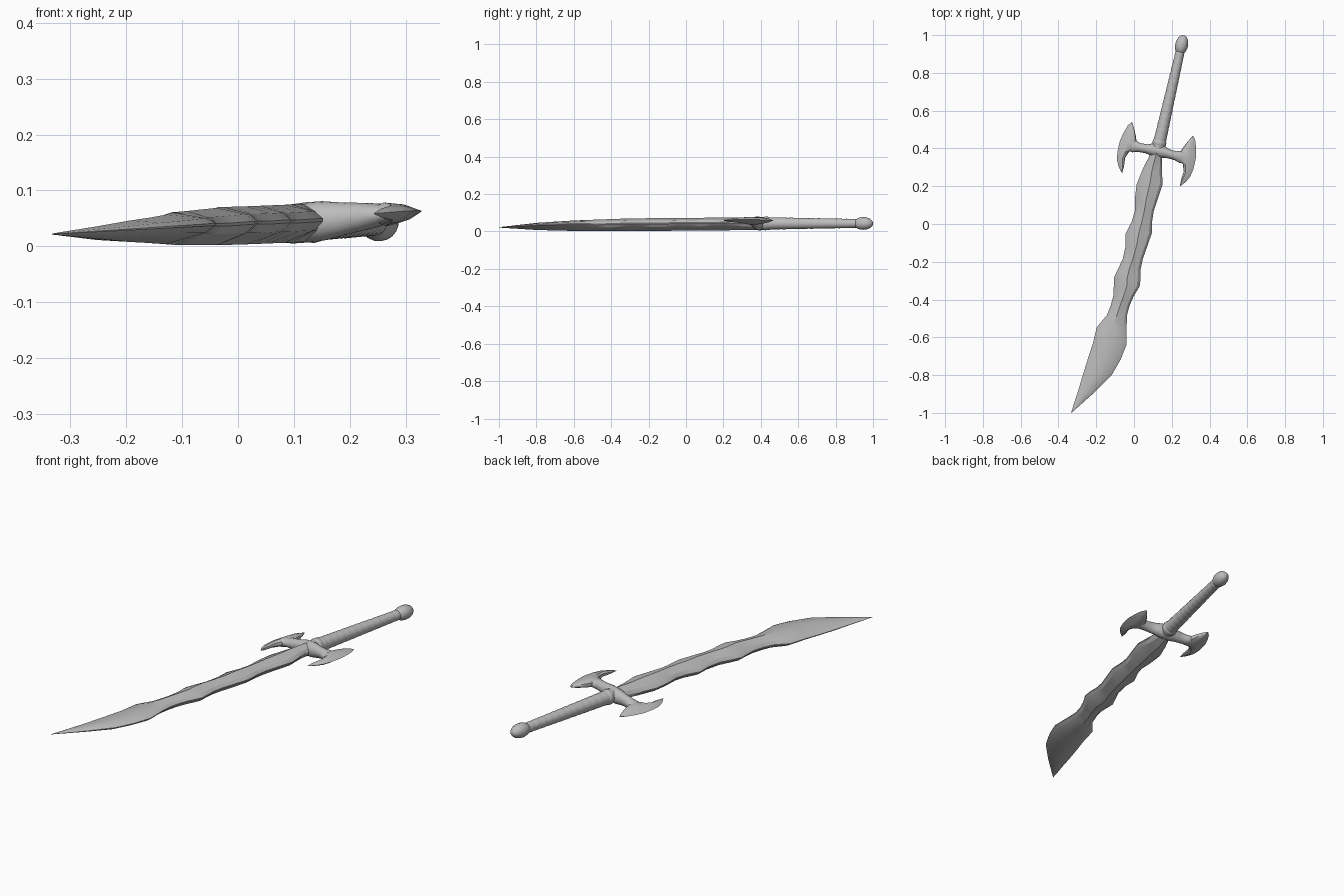
import bpy, bmesh, math
from mathutils import Matrix, Vector

cube = bpy.data.objects.get("Cube")
if cube:
    bpy.data.objects.remove(cube, do_unlink=True)

steel = bpy.data.materials.new("grey_steel")
steel.use_nodes = True
GREY = (0.5, 0.5, 0.5, 1)
steel.diffuse_color = GREY
steel.node_tree.nodes["Principled BSDF"].inputs["Base Color"].default_value = GREY

# Hilt frame: local y runs to the pommel, local x across the guard
ROLL = 0.1
HILT = (Matrix.Translation((0.125, 0.388, 0.043))
        @ Matrix.Rotation(math.radians(-12.8), 4, 'Z') @ Matrix.Rotation(-ROLL, 4, 'Y'))


def loft(name, rings, matrix=Matrix(), angle=30, mirror=False):
    """Skin a list of equal-length closed rings and cap both ends."""
    bm = bmesh.new()
    for side in ((1, -1) if mirror else (1,)):
        loops = [[bm.verts.new((side * p[0], p[1], p[2])) for p in r] for r in rings]
        for a, b in zip(loops, loops[1:]):
            for i in range(len(a)):
                j = (i + 1) % len(a)
                bm.faces.new((a[i], a[j], b[j], b[i]))
        bm.faces.new(loops[0])
        bm.faces.new(loops[-1])
    bmesh.ops.recalc_face_normals(bm, faces=bm.faces)
    me = bpy.data.meshes.new(name)
    bm.to_mesh(me)
    bm.free()
    me.transform(matrix)
    me.materials.append(steel)
    ob = bpy.data.objects.new(name, me)
    bpy.context.collection.objects.link(ob)
    bpy.ops.object.select_all(action='DESELECT')
    ob.select_set(True)
    bpy.context.view_layer.objects.active = ob
    bpy.ops.object.shade_smooth_by_angle(angle=math.radians(angle))
    return ob


def ellipse(centre, a, b, axis, n=20):
    """Ring of n points around the x or y axis."""
    out = []
    for i in range(n):
        t = math.tau * i / n
        c, s = a * math.cos(t), b * math.sin(t)
        out.append(Vector(centre) + (Vector((0, c, s)) if axis == 'x' else Vector((c, 0, s))))
    return out


# Wavy blade: y, right edge x, left edge x
OUTLINE = [
    (.39, .09, .155), (.353, .078, .147), (.29, .046, .147), (.21, .014, .152),
    (.13, .004, .125), (.067, .004, .104), (.014, -.012, .096), (-.05, -.044, .094),
    (-.113, -.044, .072), (-.187, -.06, .046), (-.24, -.086, .035), (-.287, -.107, .035),
    (-.33, -.107, .03), (-.383, -.11, -.002), (-.43, -.123, -.023), (-.483, -.144, -.037),
    (-.547, -.197, -.039), (-.637, -.219, -.039), (-.716, -.245, -.07), (-.8, -.271, -.118),
    (-.89, -.298, -.208), (-.95, -.318, -.275), (-1, -.333, -.331)]
# y, centre height, half thickness
DEPTH = [(.4, .042, .034), (-.3, .036, .034), (-.6, .031, .028), (-.8, .027, .019), (-1, .022, .001)]


def depth_at(y):
    for (y0, z0, h0), (y1, z1, h1) in zip(DEPTH, DEPTH[1:]):
        if y >= y1:
            t = (y0 - y) / (y0 - y1)
            return z0 + t * (z1 - z0), h0 + t * (h1 - h0)
    return DEPTH[-1][1:]


SECTION = [(0, 1), (.78, .5), (1, .08), (1, -.08), (.78, -.5),
           (0, -1), (-.78, -.5), (-1, -.08), (-1, .08), (-.78, .5)]
blade = []
for y, x0, x1 in OUTLINE:
    z, h = depth_at(y)
    mid, w = (x0 + x1) / 2, (x1 - x0) / 2
    blade.append([(mid + w * u, y, z + h * v + ROLL * w * u) for u, v in SECTION])
loft("blade", blade, angle=25)

# Guard bar: across, centre, half width, half thickness
BAR = [(0, 0, .034, .036), (.03, 0, .033, .035), (.06, -.003, .024, .03),
       (.1, -.005, .024, .025), (.13, -.004, .034, .021), (.16, -.003, .03, .012)]
half = [ellipse((u, c, 0), a, b, 'x') for u, c, a, b in BAR]
other = [[Vector((-p.x, p.y, p.z)) for p in r] for r in half[:0:-1]]
loft("guard_bar", other + half, HILT, 40)

# Crescent guard ends: outer edge, inner edge, half thickness
CRESCENT = [
    ((.168, .119), (.166, .118), .001), ((.184, .095), (.149, .09), .01),
    ((.196, .06), (.132, .054), .017), ((.207, .01), (.115, .012), .021),
    ((.208, -.02), (.12, -.025), .021), ((.207, -.055), (.145, -.036), .017),
    ((.2, -.095), (.16, -.075), .013), ((.182, -.13), (.156, -.12), .008),
    ((.159, -.157), (.157, -.156), .001)]
rings = []
for outer, inner, t in CRESCENT:
    o, i = Vector((*outer, 0)), Vector((*inner, 0))
    ring = [o]
    for f, k in ((.35, .7), (.7, 1), (.95, .55)):
        ring.append(o.lerp(i, f) + Vector((0, 0, t * k)))
    ring.append(i)
    for f, k in ((.95, .55), (.7, 1), (.35, .7)):
        ring.append(o.lerp(i, f) - Vector((0, 0, t * k)))
    rings.append(ring)
loft("guard_crescents", rings, HILT, 40, mirror=True)

# Wrapped grip with shallow ribs
grip = []
RIBS, STEPS = 14, 4
for k in range(RIBS * STEPS + 1):
    f = k / (RIBS * STEPS)
    r = .033 - .01 * f + .0012 * abs(math.sin(math.pi * k / STEPS))
    y = .01 + .53 * f
    grip.append(ellipse((0, y, 0), r, r, 'y'))
loft("grip", grip, HILT, 40)

# Collar at the base of the grip
loft("collar", [ellipse((0, y, 0), r, r, 'y') for y, r in
                ((.03, .034), (.036, .037), (.052, .036), (.058, .032))], HILT, 40)

# Egg-shaped pommel
pommel = []
for k in range(1, 16):
    a = math.pi * k / 16
    r = .034 * math.sin(a)
    pommel.append(ellipse((0, .574 - .053 * math.cos(a), 0), r, r, 'y'))
loft("pommel", pommel, HILT, 40)
